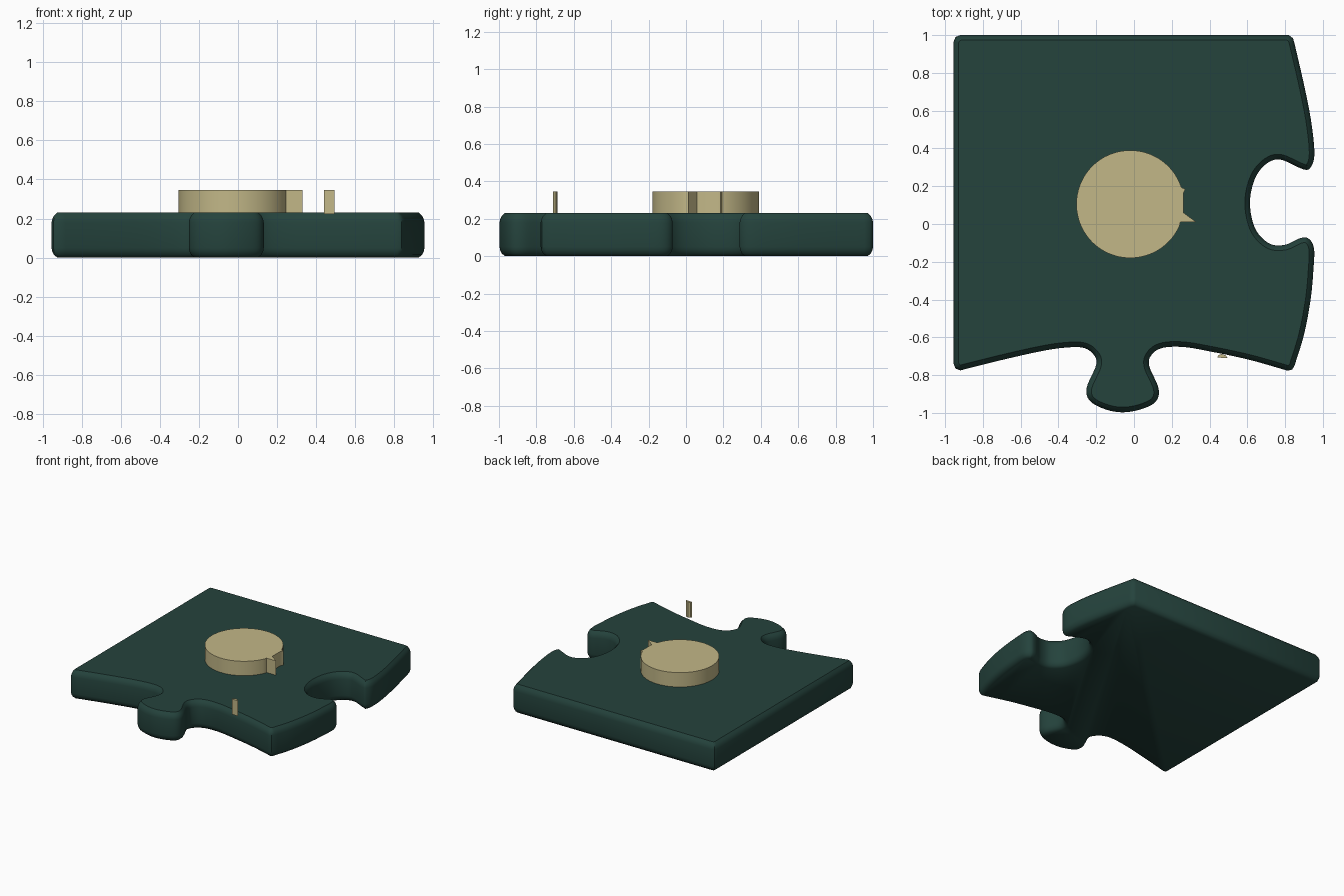
import bpy, bmesh, math
from mathutils import Vector

if "Cube" in bpy.data.objects:
    bpy.data.objects.remove(bpy.data.objects["Cube"])


def material(name, rgb):
    m = bpy.data.materials.new(name)
    m.diffuse_color = (*rgb, 1)
    m.use_nodes = True
    m.node_tree.nodes["Principled BSDF"].inputs["Base Color"].default_value = m.diffuse_color
    return m


green = material("dark green", (0.018, 0.056, 0.046))
cream = material("cream", (0.54, 0.475, 0.245))


def spline(pts, steps=6):
    """Smooth curve through the points, ends included."""
    p = [Vector(q) for q in pts]
    p = [2 * p[0] - p[1]] + p + [2 * p[-1] - p[-2]]
    out = []
    for a, b, c, d in zip(p, p[1:], p[2:], p[3:]):
        for i in range(steps):
            t = i / steps
            out.append(0.5 * (2 * b + (c - a) * t + (2 * a - 5 * b + 4 * c - d) * t * t
                              + (3 * b - a - 3 * c + d) * t ** 3))
    return out + [p[-2]]


def inset(loop, d):
    """Move a counterclockwise loop inwards by d."""
    out = []
    for i, p in enumerate(loop):
        e1 = (p - loop[i - 1]).normalized()
        e2 = (loop[(i + 1) % len(loop)] - p).normalized()
        n = Vector((-e1.y - e2.y, e1.x + e2.x)).normalized()
        out.append(p + n * d / max(0.6, n.dot(Vector((-e1.y, e1.x)))))
    return out


def loft(name, loop, profile, mat, angle):
    """Stack inset copies of the loop; profile is (inset, z) from bottom to top."""
    bm = bmesh.new()
    rings = [[bm.verts.new((p.x, p.y, z)) for p in inset(loop, d)] for d, z in profile]
    n = len(loop)
    for lo, hi in zip(rings, rings[1:]):
        for i in range(n):
            j = (i + 1) % n
            bm.faces.new((lo[i], lo[j], hi[j], hi[i]))
    bm.faces.new(rings[0][::-1])
    bm.faces.new(rings[-1])
    me = bpy.data.meshes.new(name)
    bm.to_mesh(me)
    bm.free()
    ob = bpy.data.objects.new(name, me)
    bpy.context.collection.objects.link(ob)
    me.materials.append(mat)
    bpy.ops.object.select_all(action='DESELECT')
    ob.select_set(True)
    bpy.context.view_layer.objects.active = ob
    bpy.ops.object.shade_smooth_by_angle(angle=math.radians(angle))
    return ob


# Puzzle piece: front edge with the knob, right edge with the socket
front = [(-.92, -.775), (-.7, -.72), (-.5, -.675), (-.37, -.655), (-.27, -.655),
         (-.215, -.69), (-.2, -.745), (-.25, -.865), (-.235, -.935), (-.155, -.98),
         (-.06, -.997), (.04, -.98), (.115, -.94), (.13, -.87), (.08, -.75),
         (.095, -.69), (.155, -.655), (.27, -.652), (.43, -.68), (.615, -.72), (.815, -.777)]
right = [(.85, -.75), (.9, -.585), (.935, -.4), (.95, -.24), (.953, -.13), (.925, -.078),
         (.88, -.075), (.8, -.11), (.72, -.105), (.65, -.04), (.618, .06), (.618, .16),
         (.65, .26), (.71, .325), (.78, .34), (.895, .29), (.935, .3), (.955, .37),
         (.94, .53), (.905, .715), (.85, .955)]
corners = [Vector(c) for c in [(.842, .983), (.82, 1), (-.92, 1), (-.945, .99),
                               (-.955, .965), (-.955, -.74), (-.945, -.765)]]
outline = spline(front) + [Vector((.838, -.77))] + spline(right) + corners
loft("puzzle_piece", outline,
     [(.03, 0), (.012, .014), (.003, .033), (0, .05), (0, .18), (.004, .198),
      (.012, .214), (.027, .23)], green, 40)

# Raised disc, cut flat on the right, with a small pointed tail
cx, cy, r = -.02, .105, .285
disc = [Vector((cx + r * math.cos(a), cy + r * math.sin(a)))
        for a in (math.radians(d) for d in range(18, 340, 4))]
tail = [Vector(p) for p in [(.245, .01), (.33, .01), (.262, .06), (.262, .165), (.272, .185)]]
loft("raised_disc", disc + tail, [(0, .22), (0, .345)], cream, 30)

# Thin upright sliver by the front edge
sliver = [Vector(p) for p in [(.44, -.707), (.495, -.71), (.485, -.695), (.465, -.688), (.447, -.694)]]
loft("front_sliver", sliver, [(0, .222), (0, .345)], cream, 30)
